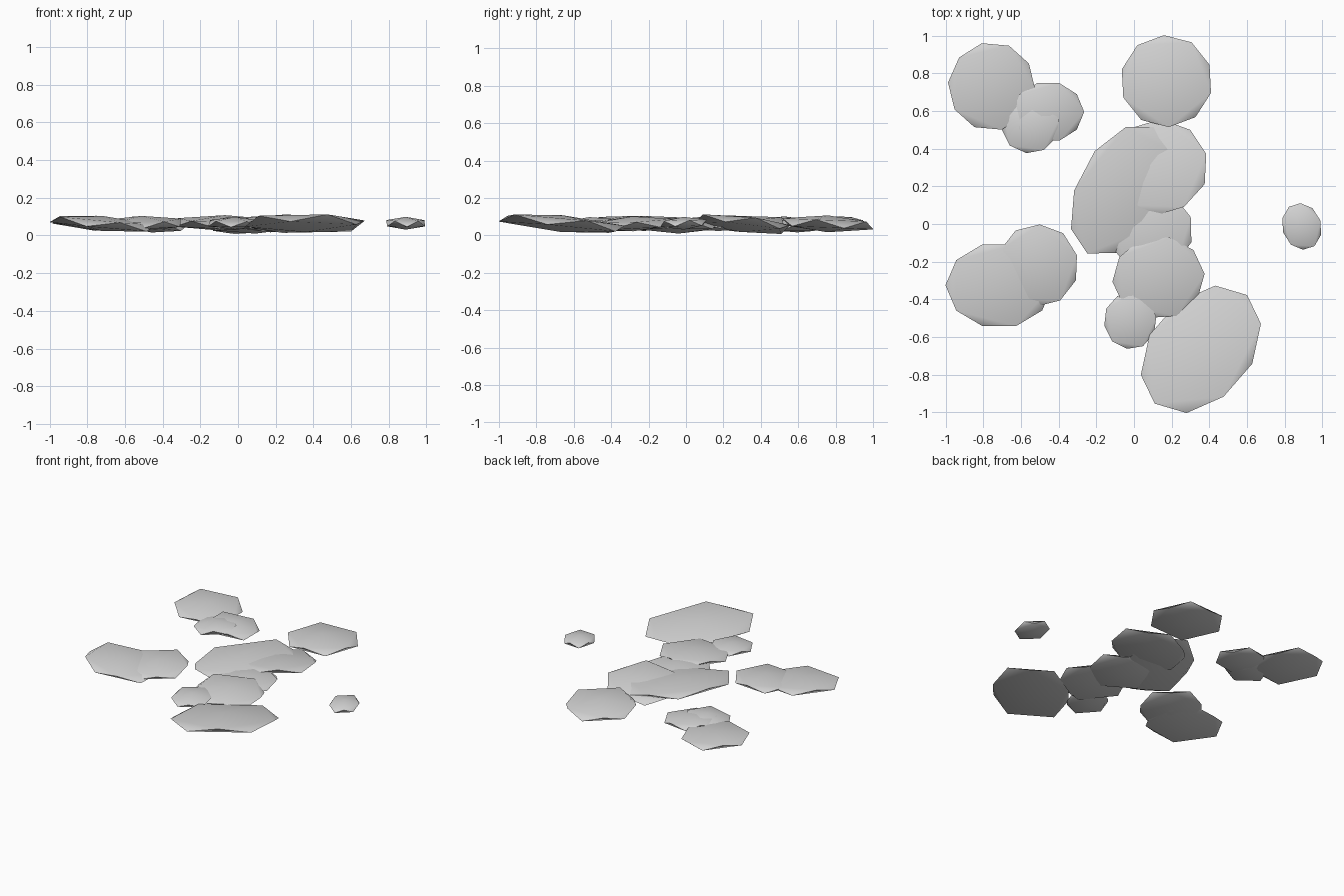
import bpy
import math
from mathutils import Matrix, Vector

cube = bpy.data.objects.get("Cube")
if cube:
    bpy.data.objects.remove(cube, do_unlink=True)

# Single stone colour
stone_grey = bpy.data.materials.new("stone_grey")
stone_grey.use_nodes = True
GREY = (0.65, 0.65, 0.65, 1.0)
stone_grey.diffuse_color = GREY
bsdf = next(n for n in stone_grey.node_tree.nodes if n.type == "BSDF_PRINCIPLED")
bsdf.inputs["Base Color"].default_value = GREY

RIM = 2 / math.sqrt(5)  # plan radius of a unit icosahedron


def stone(name, centre, radii, turn=0, slope=(0, 0), half_height=0.04):
    """Flattened icosahedron, turned in plan and leaning along slope (dz/dx, dz/dy)."""
    bpy.ops.mesh.primitive_ico_sphere_add(subdivisions=1, radius=1)
    obj = bpy.context.object
    obj.name = name
    up = Vector((-slope[0], -slope[1], 1)).normalized()
    lean = Vector((0, 0, 1)).rotation_difference(up).to_matrix().to_4x4()
    size = Matrix.Diagonal((radii[0] / RIM, radii[1] / RIM, half_height, 1))
    spin = Matrix.Rotation(math.radians(turn), 4, "Z")
    obj.data.transform(lean @ spin @ size)
    obj.location = centre
    obj.data.materials.append(stone_grey)
    # Soft caps, crisp rim
    bpy.ops.object.shade_smooth_by_angle(angle=math.radians(60))


# Back stones
stone("back_stone", (0.172, 0.758, 0.062), (0.245, 0.245), -15, (0, -0.04), 0.045)
stone("back_right_stone", (-0.755, 0.73, 0.065), (0.232, 0.235), -5, (-0.07, 0.02))
stone("back_right_small_stone", (-0.455, 0.595, 0.056), (0.19, 0.16), 0, (-0.09, 0))
stone("back_right_low_stone", (-0.55, 0.525, 0.062), (0.155, 0.15), 10, (0.09, 0))

# Central cluster
stone("long_middle_stone", (-0.07, 0.18, 0.066), (0.38, 0.23), 242, (-0.03, 0.04), 0.042)
stone("leaning_middle_stone", (0.125, 0.30, 0.060), (0.27, 0.255), 15, (0.09, -0.10), 0.042)
stone("buried_middle_stone", (0.09, -0.04, 0.05), (0.225, 0.215), 20, (0.02, 0))
stone("front_middle_stone", (0.13, -0.285, 0.062), (0.245, 0.22), 5, (-0.04, 0.05))
stone("front_small_stone", (-0.02, -0.515, 0.065), (0.14, 0.15), 10, (0, 0.04), 0.033)

# Front stones
stone("front_left_large_stone", (0.355, -0.665, 0.063), (0.38, 0.27), 230, (0.03, -0.10), 0.045)
stone("right_outer_stone", (-0.715, -0.325, 0.063), (0.285, 0.228), 0, (-0.09, 0.02))
stone("right_inner_stone", (-0.51, -0.22, 0.064), (0.215, 0.22), 15, (0.02, 0.06))

# Lone pebble
stone("left_pebble", (0.89, -0.013, 0.065), (0.104, 0.126), 18, (0, 0.03), 0.034)
